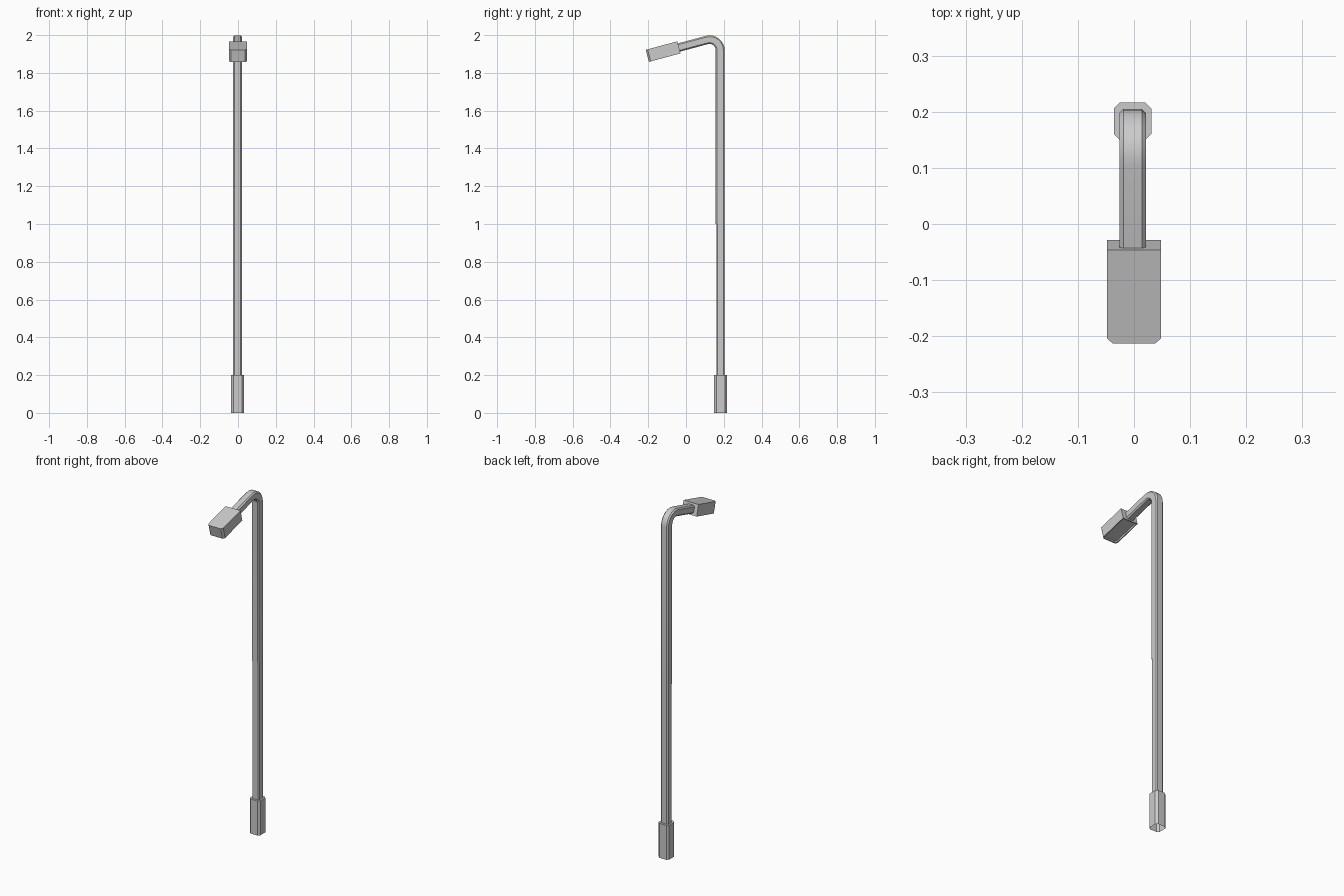
import bpy, bmesh, math
from mathutils import Vector, Matrix

if "Cube" in bpy.data.objects:
    bpy.data.objects.remove(bpy.data.objects["Cube"])

POLE_X = -0.0025


def octagon(w, d, c):
    """Square section with chamfered corners."""
    a, b = w / 2, d / 2
    return [(a, -b + c), (a, b - c), (a - c, b), (-a + c, b),
            (-a, b - c), (-a, -b + c), (-a + c, -b), (a - c, -b)]


def finish(bm, name):
    bmesh.ops.recalc_face_normals(bm, faces=bm.faces[:])
    me = bpy.data.meshes.new(name)
    bm.to_mesh(me)
    bm.free()
    ob = bpy.data.objects.new(name, me)
    bpy.context.collection.objects.link(ob)
    bpy.ops.object.select_all(action='DESELECT')
    bpy.context.view_layer.objects.active = ob
    ob.select_set(True)
    bpy.ops.object.shade_smooth_by_angle(angle=math.radians(30))
    return ob


def sweep(name, rings, cap_start, cap_end):
    """rings: (y, z, turn angle, width, depth, chamfer)"""
    bm = bmesh.new()
    loops = []
    for y, z, t, w, d, c in rings:
        loops.append([bm.verts.new((POLE_X + u, y + v * math.cos(t), z + v * math.sin(t)))
                      for u, v in octagon(w, d, c)])
    for a, b in zip(loops, loops[1:]):
        for i in range(8):
            j = (i + 1) % 8
            bm.faces.new((a[i], a[j], b[j], b[i]))
    if cap_start:
        bm.faces.new(loops[0][::-1])
    if cap_end:
        bm.faces.new(loops[-1])
    return finish(bm, name)


# base sleeve, open underneath
sweep("base_sleeve", [(0.183, z, 0, 0.067, 0.067, 0.011) for z in (0, 0.2)], False, True)

# pole with a small step half way, bend and drooping arm
W, C, R = 0.047, 0.007, 0.056
cy, cz, turn = 0.125, 1.92, math.radians(105)
rings = [(0.183, 0.19, 0, W, 0.044, C), (0.183, 1.0, 0, W, 0.044, C),
         (cy + R, 1.0, 0, W, 0.048, C)]
for i in range(9):
    t = turn * i / 8
    rings.append((cy + R * math.cos(t), cz + R * math.sin(t), t, W, 0.048 - 0.003 * i / 8, C))
y, z = rings[-1][:2]
rings.append((y - 0.157 * math.sin(turn), z + 0.157 * math.cos(turn), turn, W, 0.045, C))
sweep("pole_and_arm", rings, True, True)

# lamp head: plan outline with chamfered front corners, recessed underside
L, HW, T, c = 0.173, 0.048, 0.066, 0.010
plan = [(-HW, 0), (-HW, -L + c), (-HW + c, -L), (HW - c, -L), (HW, -L + c), (HW, 0)]
bm = bmesh.new()
bottom = bm.faces.new([bm.verts.new((x, y, -T / 2)) for x, y in plan])
ext = bmesh.ops.extrude_face_region(bm, geom=[bottom], use_keep_orig=True)
bmesh.ops.translate(bm, vec=(0, 0, T),
                    verts=[v for v in ext["geom"] if isinstance(v, bmesh.types.BMVert)])
bmesh.ops.recalc_face_normals(bm, faces=bm.faces[:])
bm.faces.ensure_lookup_table()
bottom = min(bm.faces, key=lambda f: f.calc_center_median().z)
bmesh.ops.inset_region(bm, faces=[bottom], thickness=0.007)
ext = bmesh.ops.extrude_discrete_faces(bm, faces=[bottom])
bmesh.ops.translate(bm, vec=(0, 0, 0.01), verts=ext["faces"][0].verts[:])
bmesh.ops.transform(bm, verts=bm.verts[:], matrix=Matrix.Translation((0, -0.0375, 1.935))
                    @ Matrix.Rotation(math.radians(15), 4, 'X'))
finish(bm, "lamp_head")
